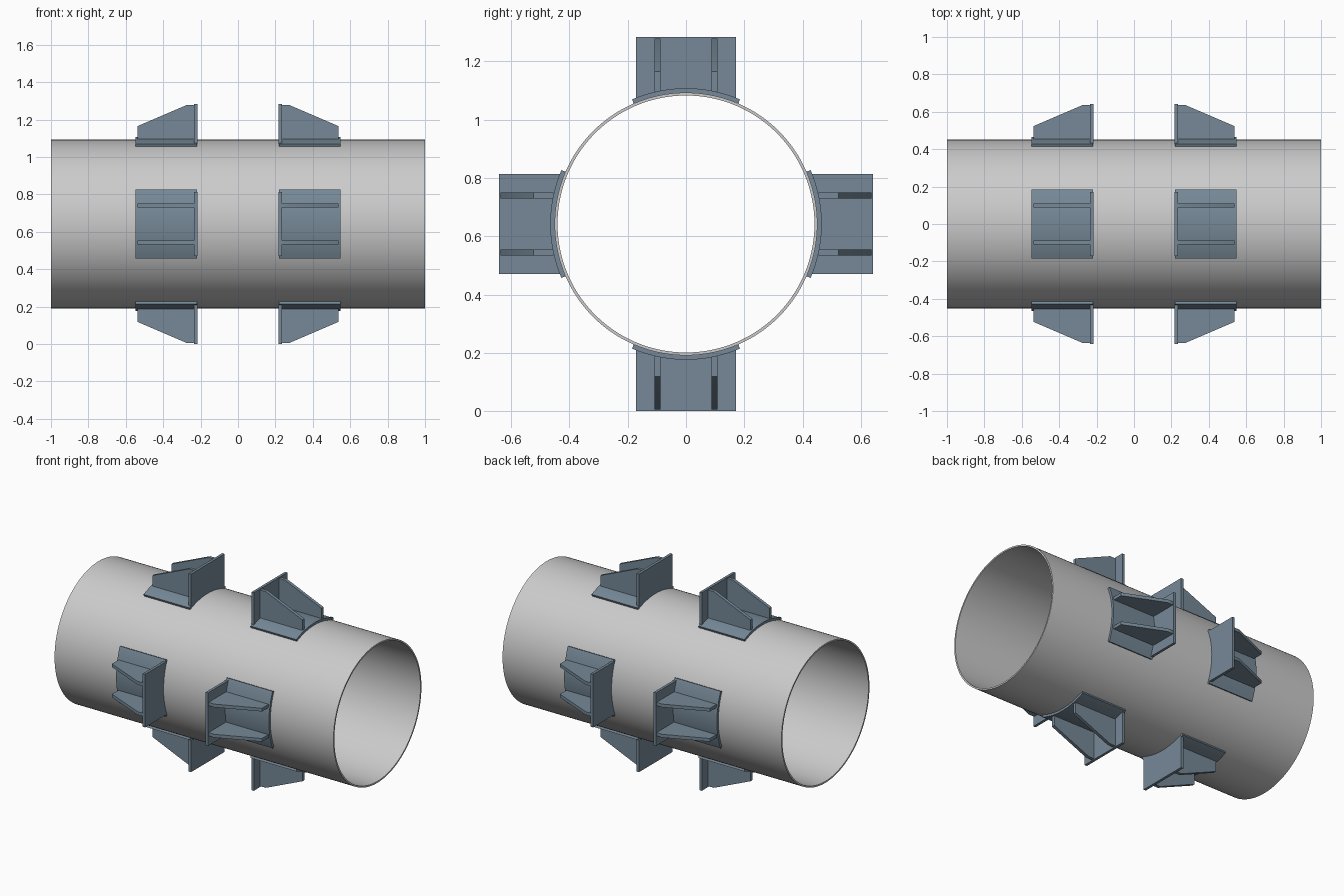
import bpy, bmesh
from math import sin, cos, pi, asin
from mathutils import Matrix

if "Cube" in bpy.data.objects:
    bpy.data.objects.remove(bpy.data.objects["Cube"])

CZ = 0.642            # pipe axis height
R_OUT, R_IN = 0.451, 0.441
R_PAD = 0.466         # outer radius of the saddle pads

steel = bpy.data.materials.new("bracket_steel")
steel.diffuse_color = (0.18, 0.25, 0.31, 1)
steel.use_nodes = True
steel.node_tree.nodes["Principled BSDF"].inputs["Base Color"].default_value = steel.diffuse_color


def finish(name, bm, mat=None):
    bmesh.ops.recalc_face_normals(bm, faces=bm.faces)
    mesh = bpy.data.meshes.new(name)
    bm.to_mesh(mesh)
    bm.free()
    ob = bpy.data.objects.new(name, mesh)
    bpy.context.collection.objects.link(ob)
    if mat:
        mesh.materials.append(mat)
    bpy.ops.object.select_all(action='DESELECT')
    ob.select_set(True)
    bpy.context.view_layer.objects.active = ob
    bpy.ops.object.shade_smooth_by_angle(angle=0.5)
    return ob


def prism(name, start, end, turn, side):
    """Solid between two matching outlines, mirrored in x by side, turned about the pipe axis."""
    bm = bmesh.new()
    a = [bm.verts.new(p) for p in start]
    b = [bm.verts.new(p) for p in end]
    bm.faces.new(a)
    bm.faces.new(b)
    for i in range(len(a)):
        j = (i + 1) % len(a)
        bm.faces.new((a[i], a[j], b[j], b[i]))
    bm.transform(Matrix.Translation((0, 0, CZ)) @ Matrix.Rotation(turn, 4, 'X')
                 @ Matrix.Diagonal((side, 1, 1, 1)))
    return finish(name, bm, steel)


def arc(r, half, n=24):
    angles = [-half + 2 * half * i / n for i in range(n + 1)]
    return [(r * sin(t), r * cos(t)) for t in angles]


# Pipe: open thin-walled tube along x
bm = bmesh.new()
N = 128
rings = [[bm.verts.new((x, r * cos(2 * pi * i / N), CZ + r * sin(2 * pi * i / N)))
          for i in range(N)]
         for x, r in ((-1, R_OUT), (1, R_OUT), (1, R_IN), (-1, R_IN))]
for k in range(4):
    p, q = rings[k], rings[(k + 1) % 4]
    for i in range(N):
        j = (i + 1) % N
        bm.faces.new((p[i], p[j], q[j], q[i]))
finish("pipe", bm)

# Bracket profiles, relative to the pipe axis
pad = arc(R_PAD, 0.409) + arc(R_OUT, 0.409)[::-1]
plate = arc(0.462, asin(0.172 / 0.462)) + [(0.172, 0.642), (-0.172, 0.642)]
rib = [(0.232, 0.455), (0.538, 0.455), (0.538, 0.523), (0.275, 0.636), (0.232, 0.636)]


def along_x(outline, x):
    return [(x, y, z) for y, z in outline]


# Eight brackets: four around the pipe, in two facing rows
for side in (-1, 1):
    for k in range(4):
        t = k * pi / 2
        tag = f"{'left' if side < 0 else 'right'}_{k + 1}"
        prism("saddle_pad_" + tag, along_x(pad, 0.218), along_x(pad, 0.548), t, side)
        prism("end_plate_" + tag, along_x(plate, 0.217), along_x(plate, 0.234), t, side)
        for n, y in enumerate((-0.098, 0.098)):
            prism(f"rib_{tag}_{n + 1}", [(x, y - 0.0105, z) for x, z in rib],
                  [(x, y + 0.0105, z) for x, z in rib], t, side)
